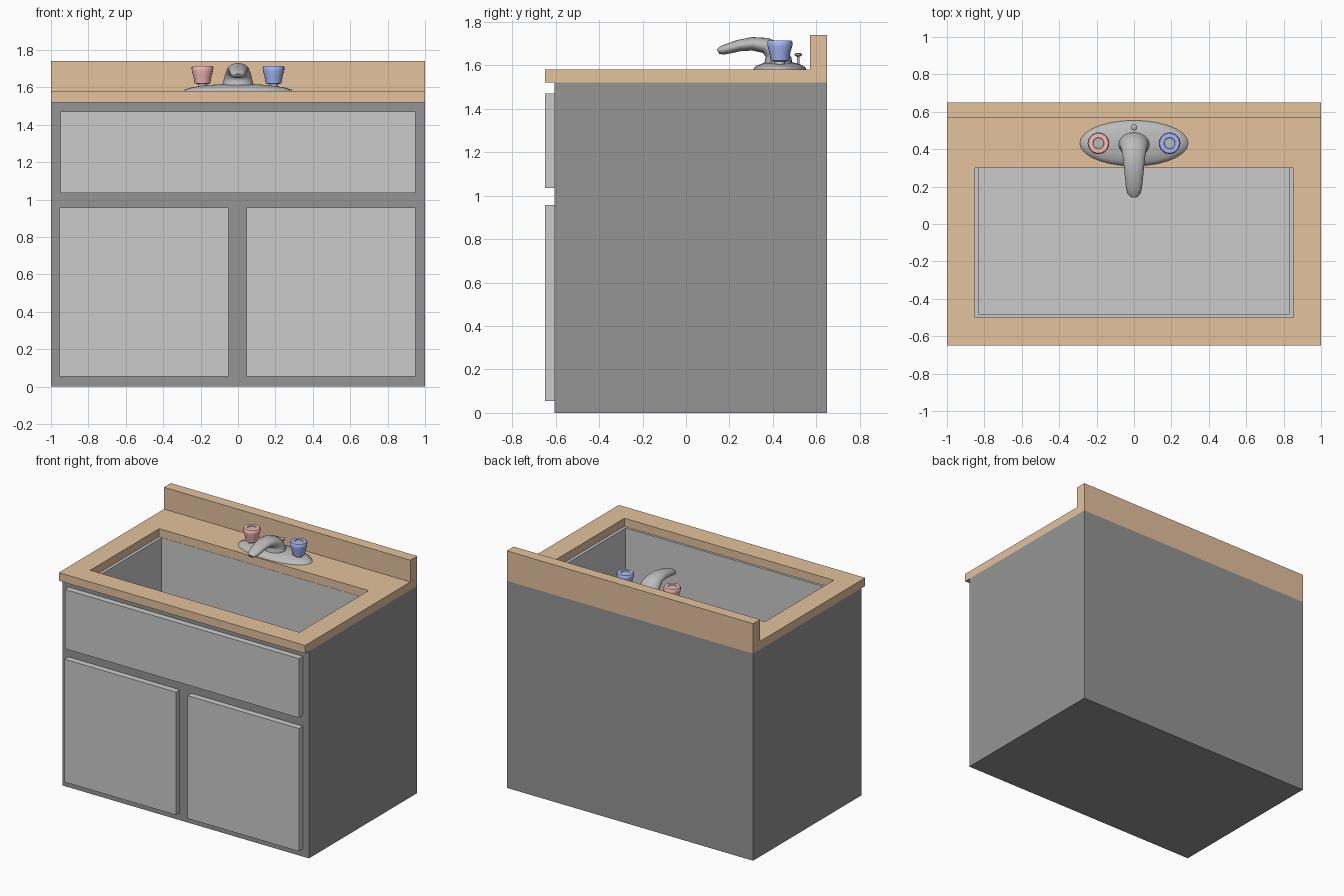
import bpy, bmesh
from math import sin, cos, pi, radians
from mathutils import Vector

if "Cube" in bpy.data.objects:
    bpy.data.objects.remove(bpy.data.objects["Cube"])


def material(name, rgb):
    m = bpy.data.materials.new(name)
    m.diffuse_color = (*rgb, 1)
    m.use_nodes = True
    m.node_tree.nodes["Principled BSDF"].inputs["Base Color"].default_value = m.diffuse_color
    return m


wood = material("wood", (0.78, 0.54, 0.34))
dark = material("dark_grey", (0.30, 0.30, 0.30))
metal = material("metal", (0.5, 0.5, 0.5))
red = material("hot_red", (0.95, 0.50, 0.48))
blue = material("cold_blue", (0.38, 0.48, 0.95))


def loft(name, rings, mat=None, closed=False, smooth=None):
    """Skin a list of equal-length point rings; cap the ends unless closed."""
    bm = bmesh.new()
    loops = [[bm.verts.new(p) for p in r] for r in rings]
    pairs = list(zip(loops, loops[1:]))
    if closed:
        pairs.append((loops[-1], loops[0]))
    else:
        bm.faces.new(loops[0])
        bm.faces.new(loops[-1])
    n = len(loops[0])
    for a, b in pairs:
        for i in range(n):
            j = (i + 1) % n
            bm.faces.new((a[i], a[j], b[j], b[i]))
    bmesh.ops.recalc_face_normals(bm, faces=bm.faces)
    me = bpy.data.meshes.new(name)
    bm.to_mesh(me)
    bm.free()
    ob = bpy.data.objects.new(name, me)
    bpy.context.collection.objects.link(ob)
    if mat:
        me.materials.append(mat)
    if smooth:
        bpy.ops.object.select_all(action='DESELECT')
        ob.select_set(True)
        bpy.context.view_layer.objects.active = ob
        bpy.ops.object.shade_smooth_by_angle(angle=radians(smooth))
    return ob


def rect(x0, x1, y0, y1, z):
    return [(x0, y0, z), (x1, y0, z), (x1, y1, z), (x0, y1, z)]


def box(name, x0, x1, y0, y1, z0, z1, mat=None):
    return loft(name, [rect(x0, x1, y0, y1, z) for z in (z0, z1)], mat)


def lathe(name, x, y, profile, mat, n=20):
    rings = [[(x + r * cos(2 * pi * i / n), y + r * sin(2 * pi * i / n), z)
              for i in range(n)] for r, z in profile]
    return loft(name, rings, mat, smooth=40)


# Cabinet: hollow carcass, open under the counter
loft("cabinet", [rect(-1, 1, -0.605, 0.65, 0), rect(-1, 1, -0.605, 0.65, 1.52),
                 rect(-0.96, 0.96, -0.565, 0.61, 1.52),
                 rect(-0.96, 0.96, -0.565, 0.61, 0.04)], dark)

# Drawer front and doors
box("drawer_front", -0.95, 0.95, -0.65, -0.605, 1.035, 1.47)
box("left_door", -0.955, -0.05, -0.65, -0.605, 0.055, 0.957)
box("right_door", 0.045, 0.95, -0.65, -0.605, 0.055, 0.957)

# Counter frame and backsplash
outer, hole = (-1, 1, -0.65, 0.65), (-0.85, 0.85, -0.5, 0.3)
loft("counter", [rect(*outer, 1.52), rect(*outer, 1.58),
                 rect(*hole, 1.58), rect(*hole, 1.52)], wood, closed=True)
box("backsplash", -1, 1, 0.57, 0.65, 1.58, 1.74, wood)

# Basin, walls slightly inside the counter opening
b_out, b_in = (-0.86, 0.86, -0.51, 0.32), (-0.83, 0.83, -0.485, 0.3)
loft("basin", [rect(*b_out, 1.04), rect(*b_out, 1.519),
               rect(*b_in, 1.519), rect(*b_in, 1.06)])

# Faucet base plate: low domed oval
plate = []
for s, z in ((1, 1.58), (0.98, 1.588), (0.85, 1.60), (0.6, 1.611), (0.3, 1.617)):
    plate.append([(0.29 * s * cos(t), 0.432 + 0.122 * s * sin(t), z)
                  for t in (2 * pi * i / 28 for i in range(28))])
loft("faucet_plate", plate, metal, smooth=40)

# Spout: elliptical sections (y, z, pitch of travel, half width, half height)
sections = [(0.425, 1.595, 90, 0.088, 0.068), (0.425, 1.635, 92, 0.078, 0.060),
            (0.408, 1.668, 125, 0.070, 0.050), (0.365, 1.692, 160, 0.061, 0.036),
            (0.305, 1.699, 180, 0.054, 0.031), (0.245, 1.691, 194, 0.048, 0.027),
            (0.195, 1.677, 200, 0.043, 0.024), (0.165, 1.668, 205, 0.036, 0.021),
            (0.147, 1.663, 210, 0.020, 0.012)]
spout = []
for y, z, a, w, h in sections:
    up = Vector((0, sin(radians(a)), -cos(radians(a))))
    spout.append([Vector((w * cos(t), y, z)) + up * h * sin(t)
                  for t in (2 * pi * i / 20 for i in range(20))])
loft("spout", spout, metal, smooth=60)

# Hot and cold knobs on stems, with a dished grey cap
for side, label, mat in ((-1, "hot", red), (1, "cold", blue)):
    x, y = 0.19 * side, 0.432
    lathe(label + "_stem", x, y, [(0.028, 1.59), (0.02, 1.63)], metal)
    lathe(label + "_knob", x, y,
          [(0.03, 1.618), (0.042, 1.622), (0.049, 1.66), (0.057, 1.688),
           (0.058, 1.708), (0.053, 1.715), (0.03, 1.715), (0.028, 1.709)], mat)
    lathe(label + "_cap", x, y, [(0.027, 1.70), (0.027, 1.711)], metal)

# Drain lift rod
lathe("lift_rod", 0, 0.517, [(0.006, 1.585), (0.006, 1.64), (0.017, 1.645),
                             (0.017, 1.652), (0.010, 1.657)], metal, 12)
